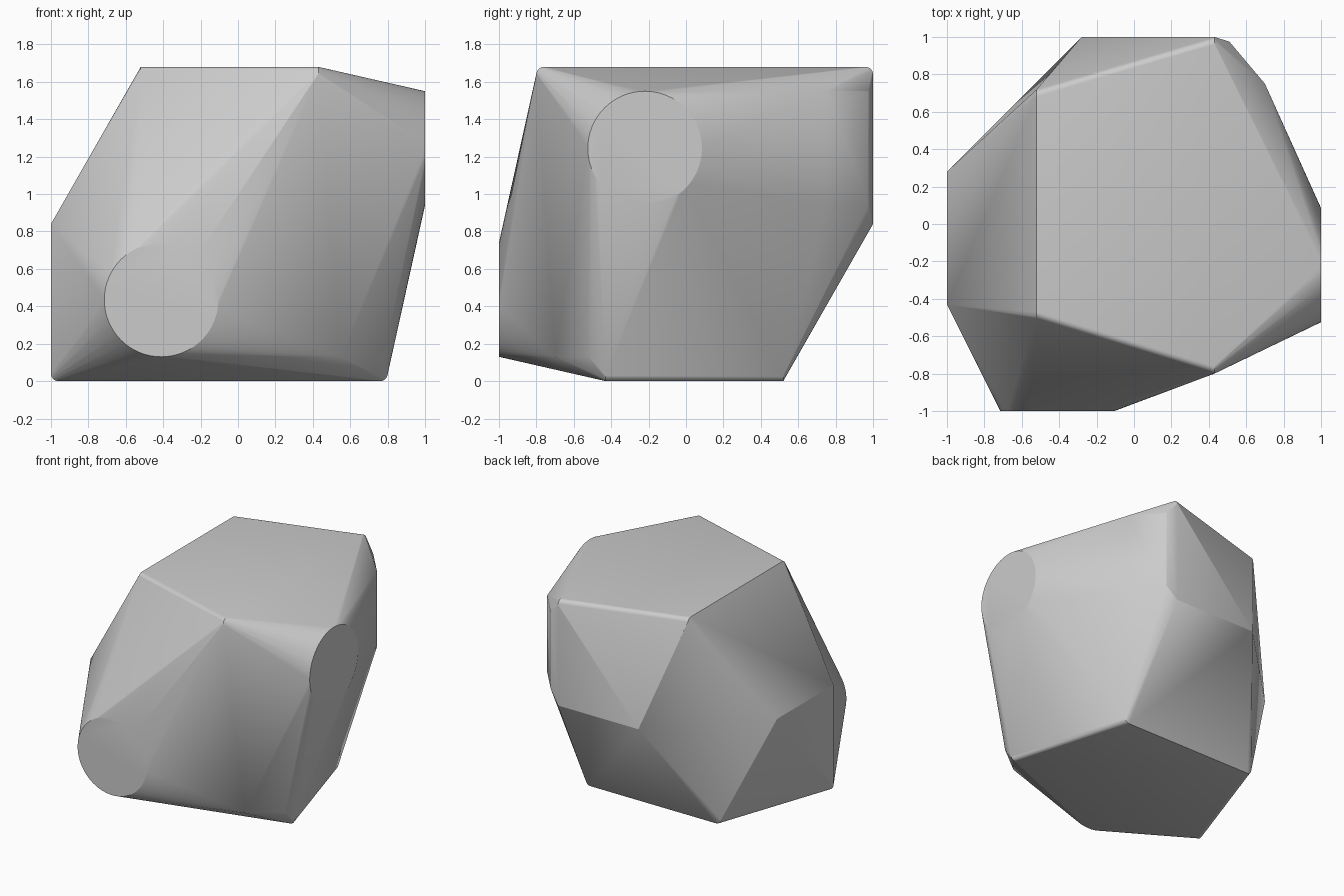
import bpy, bmesh, math
from mathutils import Vector

cube = bpy.data.objects.get("Cube")
if cube:
    bpy.data.objects.remove(cube, do_unlink=True)

R = 0.305      # radius of the round end faces
SOFT = 0.04    # radius of the softened edges
points = []


def arc(center, u, v, radius, start, sweep, steps):
    """Points on an arc in the plane spanned by u and v."""
    c, u, v = Vector(center), Vector(u), Vector(v)
    for i in range(steps + 1):
        a = math.radians(start + sweep * i / steps)
        points.append(c + radius * (math.cos(a) * u + math.sin(a) * v))


X, Y, Z = (1, 0, 0), (0, 1, 0), (0, 0, 1)

# Round faces on the front and on the side
arc((-0.41, -1, 0.435), X, Z, R, 0, 360, 64)
arc((1, -0.22, 1.245), Y, Z, R, 0, 360, 64)

# Trapezoid top with softened front and back edges
for x, front, back in ((-0.52, -0.51, 0.72), (0.43, -0.80, 1.0)):
    arc((x, front + SOFT, 1.68 - SOFT), Y, Z, SOFT, 180, -90, 6)
    arc((x, back - SOFT, 1.68 - SOFT), Y, Z, SOFT, 0, 90, 6)

# Trapezoid base with softened side edges
for y, left, right in ((-0.43, -1.0, 0.80), (0.52, -0.67, 0.52)):
    arc((left + SOFT, y, SOFT), X, Z, SOFT, 180, 90, 6)
    arc((right - SOFT, y, SOFT), X, Z, SOFT, 270, 90, 6)

# Corners of the triangular back and side faces at mid height
for x, y in ((-1, -0.43), (-1, 0.28), (-0.28, 1), (0.43, 1)):
    points.append(Vector((x, y, 0.84)))

# Upright facet at the rear corner
for z in (0.94, 1.55):
    points.extend((Vector((0.70, 0.75, z)), Vector((0.51, 0.975, z))))

# Low facet at the front corner
points.extend((Vector((0.55, -0.70, 0.13)), Vector((0.78, -0.52, 0.13))))

# Skin everything with one convex shell
bm = bmesh.new()
for p in points:
    bm.verts.new(p)
bmesh.ops.remove_doubles(bm, verts=bm.verts, dist=0.0005)
hull = bmesh.ops.convex_hull(bm, input=bm.verts)
loose = {g for key in ("geom_interior", "geom_unused") for g in hull[key]
         if isinstance(g, bmesh.types.BMVert) and not g.link_faces}
bmesh.ops.delete(bm, geom=list(loose), context='VERTS')
bmesh.ops.dissolve_limit(bm, angle_limit=math.radians(0.3),
                         verts=bm.verts, edges=bm.edges)
bmesh.ops.recalc_face_normals(bm, faces=bm.faces)

mesh = bpy.data.meshes.new("faceted_body")
bm.to_mesh(mesh)
bm.free()
body = bpy.data.objects.new("faceted_body", mesh)
bpy.context.collection.objects.link(body)

# Single plain grey
grey = bpy.data.materials.new("plain_grey")
grey.use_nodes = True
color = (0.6, 0.6, 0.6, 1)
grey.diffuse_color = color
grey.node_tree.nodes["Principled BSDF"].inputs["Base Color"].default_value = color
mesh.materials.append(grey)

bpy.ops.object.select_all(action='DESELECT')
body.select_set(True)
bpy.context.view_layer.objects.active = body
bpy.ops.object.shade_smooth_by_angle(angle=math.radians(20))
